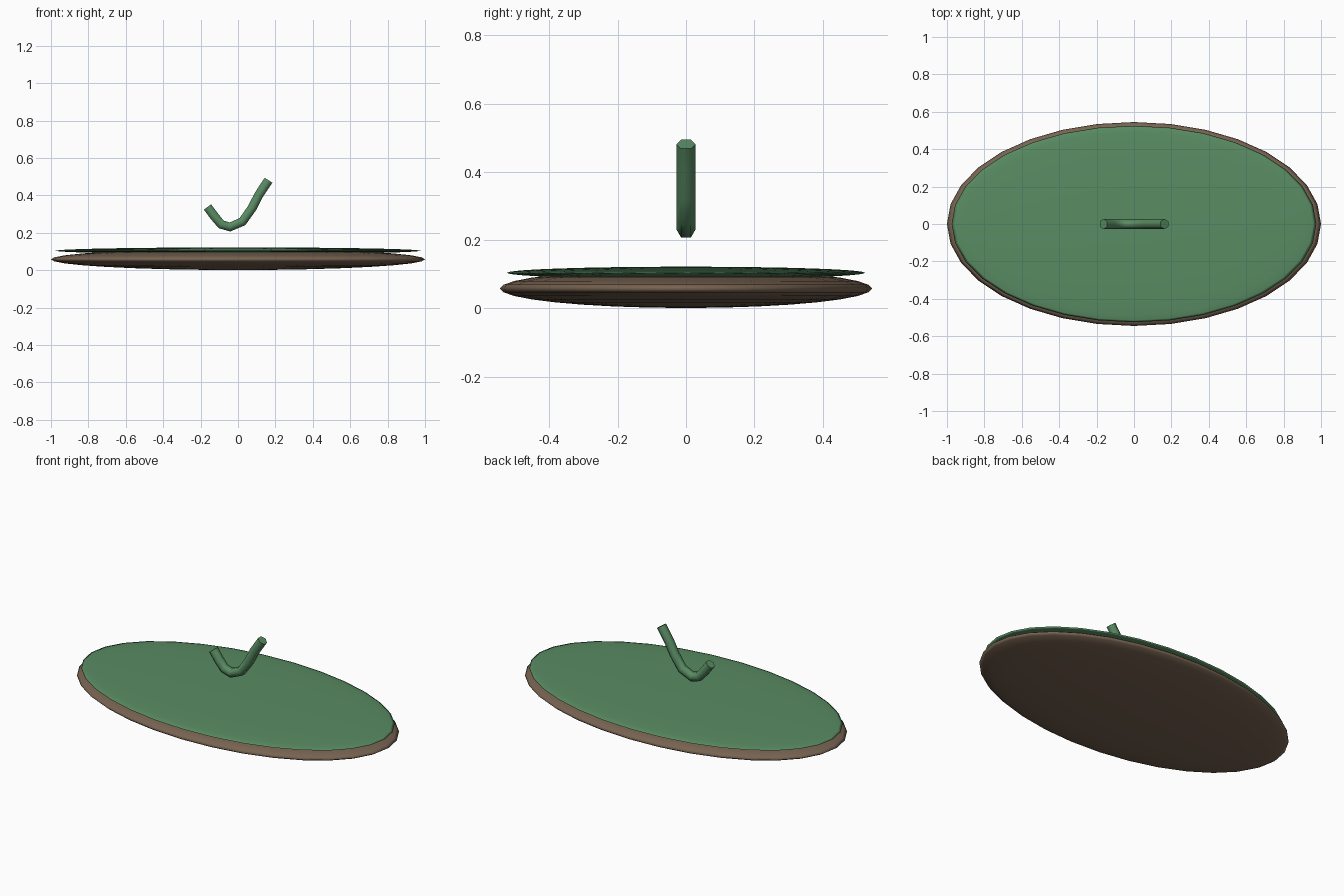
import bpy, bmesh, math
from mathutils import Vector

if "Cube" in bpy.data.objects:
    bpy.data.objects.remove(bpy.data.objects["Cube"])


def material(name, rgb):
    m = bpy.data.materials.new(name)
    m.diffuse_color = (*rgb, 1)
    m.use_nodes = True
    m.node_tree.nodes["Principled BSDF"].inputs["Base Color"].default_value = m.diffuse_color
    return m


green = material("leaf green", (0.10, 0.262, 0.125))
brown = material("earth brown", (0.185, 0.125, 0.082))


def finish(bm, name, mat):
    bmesh.ops.recalc_face_normals(bm, faces=bm.faces[:])
    mesh = bpy.data.meshes.new(name)
    bm.to_mesh(mesh)
    bm.free()
    mesh.materials.append(mat)
    obj = bpy.data.objects.new(name, mesh)
    bpy.context.collection.objects.link(obj)
    return obj


def flat_pad(name, size, z, mat):
    """Smooth ellipsoid squashed into a thin oval pad."""
    bm = bmesh.new()
    bmesh.ops.create_uvsphere(bm, u_segments=32, v_segments=16, radius=1)
    for v in bm.verts:
        v.co = (v.co.x * size[0], v.co.y * size[1], v.co.z * size[2] + z)
    for f in bm.faces:
        f.smooth = True
    return finish(bm, name, mat)


def tube(name, path, radius, sides, mat):
    """Sweep a polygon along a path in the xz plane, with closed ends."""
    bm = bmesh.new()
    pts = [Vector((x, 0, z)) for x, z in path]
    side = Vector((0, 1, 0))
    rings = []
    for i, p in enumerate(pts):
        before = (p - pts[i - 1]).normalized() if i else Vector()
        after = (pts[i + 1] - p).normalized() if i < len(pts) - 1 else Vector()
        up = (before + after).normalized().cross(side)
        rings.append([bm.verts.new(p + radius * (math.cos(a) * side + math.sin(a) * up))
                      for a in (math.tau * k / sides for k in range(sides))])
    for a, b in zip(rings, rings[1:]):
        for k in range(sides):
            n = (k + 1) % sides
            bm.faces.new((a[k], a[n], b[n], b[k])).smooth = True
    for ring in (rings[0], rings[-1]):
        cap = bm.faces.new(ring)
        for e in cap.edges:
            e.smooth = False
    return finish(bm, name, mat)


# Oval base with a thinner top layer
flat_pad("soil_base", (1.0, 0.545, 0.057), 0.058, brown)
flat_pad("grass_top", (0.975, 0.525, 0.018), 0.104, green)

# Bent stem floating above the centre
tube("curved_stem",
     [(-0.163, 0.338), (-0.126, 0.288), (-0.09, 0.245), (-0.043, 0.231), (0.024, 0.26),
      (0.075, 0.332), (0.112, 0.404), (0.163, 0.481)],
     0.028, 6, green)
